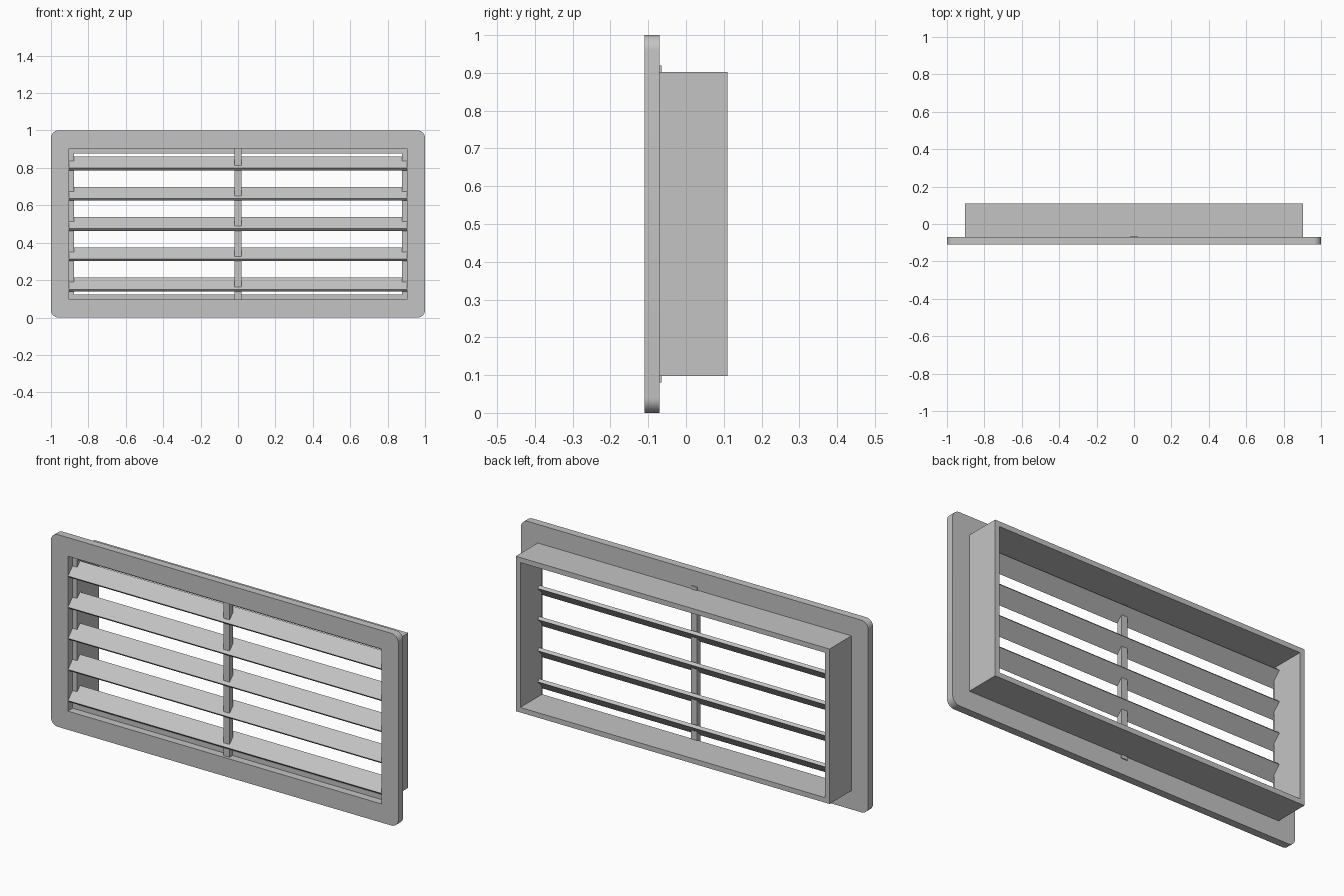
import bpy
import bmesh
from math import cos, sin, pi, radians
from mathutils import Matrix, Vector

default_cube = bpy.data.objects.get("Cube")
if default_cube:
    bpy.data.objects.remove(default_cube, do_unlink=True)

GREY = (0.55, 0.55, 0.55, 1)
grey = bpy.data.materials.new("grey plastic")
grey.use_nodes = True
grey.diffuse_color = GREY
grey.node_tree.nodes["Principled BSDF"].inputs["Base Color"].default_value = GREY

MID_Z = 0.5
OPEN_X, OPEN_Z = 0.903, 0.403      # half size of the opening
FRONT, PLATE_BACK, DUCT_BACK = -0.11, -0.07, 0.11
WALL = 0.026


def finish(name, bm):
    bmesh.ops.recalc_face_normals(bm, faces=bm.faces)
    mesh = bpy.data.meshes.new(name)
    bm.to_mesh(mesh)
    bm.free()
    mesh.materials.append(grey)
    obj = bpy.data.objects.new(name, mesh)
    bpy.context.collection.objects.link(obj)
    bpy.ops.object.select_all(action="DESELECT")
    obj.select_set(True)
    bpy.context.view_layer.objects.active = obj
    bpy.ops.object.shade_smooth_by_angle(angle=radians(30))
    return obj


def outline(half_x, half_z, radius=0.0, steps=8):
    """Rectangle in x and z with optional round corners."""
    if not radius:
        steps = 0
    points = []
    for i, (sx, sz) in enumerate([(1, 1), (-1, 1), (-1, -1), (1, -1)]):
        for k in range(steps + 1):
            a = (i + k / max(steps, 1)) * pi / 2
            points.append((sx * (half_x - radius) + radius * cos(a),
                           MID_Z + sz * (half_z - radius) + radius * sin(a)))
    return points


def frame(name, outer, inner, y0, y1):
    """Ring between two outlines, extruded from y0 to y1."""
    bm = bmesh.new()
    edges = []
    for loop in (outer, inner):
        verts = [bm.verts.new((x, y0, z)) for x, z in loop]
        edges += [bm.edges.new((verts[i - 1], v)) for i, v in enumerate(verts)]
    bmesh.ops.triangle_fill(bm, use_beauty=True, edges=edges, normal=Vector((0, -1, 0)))
    result = bmesh.ops.extrude_face_region(bm, geom=bm.faces[:], use_keep_orig=True)
    moved = [g for g in result["geom"] if isinstance(g, bmesh.types.BMVert)]
    bmesh.ops.translate(bm, verts=moved, vec=(0, y1 - y0, 0))
    return finish(name, bm)


def box(name, centre, size, tilt=0.0):
    bm = bmesh.new()
    bmesh.ops.create_cube(bm, size=1, matrix=Matrix.Translation(centre)
                          @ Matrix.Rotation(tilt, 4, "X")
                          @ Matrix.Diagonal((*size, 1)))
    return finish(name, bm)


# Face plate with rounded corners, and the duct collar behind it
frame("face_plate", outline(1, 0.5, 0.04), outline(OPEN_X, OPEN_Z), FRONT, PLATE_BACK)
frame("duct_collar", outline(OPEN_X, OPEN_Z),
      outline(OPEN_X - WALL, OPEN_Z - WALL), PLATE_BACK, DUCT_BACK)

# Slanted slats, low at the front and high at the back
for i in range(5):
    box(f"slat_{i + 1}", (0, -0.071, MID_Z + (i - 2) * 0.162),
        (2 * OPEN_X, 0.088, 0.017), radians(45))

# Upright bar through the middle, its ends lapping behind the plate
box("centre_bar", (0, -0.08, MID_Z), (0.036, 0.03, 0.84))
